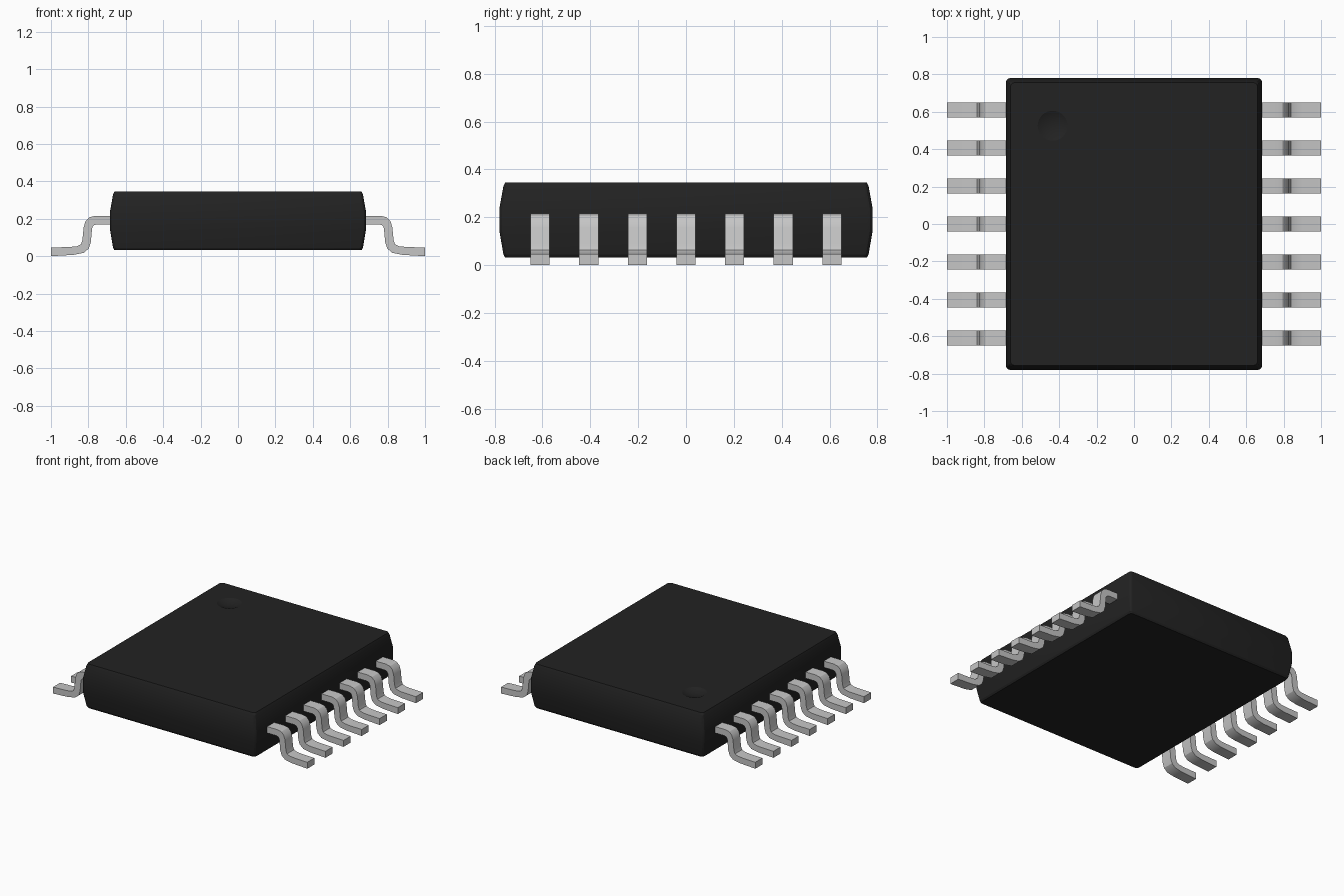
import bpy, bmesh, math

default = bpy.data.objects.get("Cube")
if default:
    bpy.data.objects.remove(default, do_unlink=True)


def material(name, value, metallic=0.0, rough=0.6):
    m = bpy.data.materials.new(name)
    m.use_nodes = True
    col = (value, value, value, 1)
    m.diffuse_color = col
    b = m.node_tree.nodes["Principled BSDF"]
    b.inputs["Base Color"].default_value = col
    b.inputs["Metallic"].default_value = metallic
    b.inputs["Roughness"].default_value = rough
    return m


black = material("black plastic", 0.016)
silver = material("silver metal", 0.56)


def finish(bm, name, mat):
    bmesh.ops.recalc_face_normals(bm, faces=bm.faces)
    me = bpy.data.meshes.new(name)
    bm.to_mesh(me)
    bm.free()
    ob = bpy.data.objects.new(name, me)
    bpy.context.collection.objects.link(ob)
    me.materials.append(mat)
    return ob


def smooth(ob, degrees):
    bpy.ops.object.select_all(action='DESELECT')
    ob.select_set(True)
    bpy.context.view_layer.objects.active = ob
    bpy.ops.object.shade_smooth_by_angle(angle=math.radians(degrees))


def rounded_ring(hx, hy, r, steps=3):
    """Rectangle outline with rounded corners, counter-clockwise."""
    pts = []
    for q, (sx, sy) in enumerate([(1, 1), (-1, 1), (-1, -1), (1, -1)]):
        for i in range(steps + 1):
            a = math.pi / 2 * (q + i / steps)
            pts.append((sx * (hx - r) + r * math.cos(a),
                        sy * (hy - r) + r * math.sin(a)))
    return pts


# Body: stacked rounded rectangles, widest around the middle
HX, HY, TOP = 0.685, 0.78, 0.345
layers = [(0.024, 0.032), (0.017, 0.045), (0.0, 0.145),
          (0.0, 0.235), (0.017, 0.33), (0.024, TOP)]   # (inset, z)
bm = bmesh.new()
rings = [[bm.verts.new((x, y, z)) for x, y in rounded_ring(HX - d, HY - d, 0.022)]
         for d, z in layers]
for a, b in zip(rings, rings[1:]):
    n = len(a)
    for i in range(n):
        j = (i + 1) % n
        bm.faces.new((a[i], a[j], b[j], b[i]))
bm.faces.new(rings[0][::-1])
bm.faces.new(rings[-1])
body = finish(bm, "chip_body", black)

# Shallow round marker dimple cut into the top
radius, depth = 0.08, 0.018
R = (radius ** 2 + depth ** 2) / (2 * depth)
bm = bmesh.new()
bmesh.ops.create_uvsphere(bm, u_segments=40, v_segments=60, radius=R)
bmesh.ops.translate(bm, verts=bm.verts, vec=(-0.435, 0.525, TOP + R - depth))
cutter = finish(bm, "dimple_cutter", black)
cutter.hide_render = True
mod = body.modifiers.new("marker_dimple", 'BOOLEAN')
mod.operation = 'DIFFERENCE'
mod.solver = 'EXACT'
mod.object = cutter
bpy.context.view_layer.objects.active = body
bpy.ops.object.modifier_apply(modifier=mod.name)
bpy.data.objects.remove(cutter, do_unlink=True)
smooth(body, 15)

# Gull-wing pin: matching upper and lower outlines, extruded along y
upper = [(0.66, 0.215), (0.765, 0.215), (0.795, 0.208), (0.815, 0.188),
         (0.825, 0.155), (0.832, 0.085), (0.84, 0.063), (0.862, 0.053),
         (0.90, 0.049), (1.0, 0.046)]
lower = [(0.66, 0.17), (0.755, 0.17), (0.769, 0.166), (0.778, 0.156),
         (0.781, 0.14), (0.787, 0.075), (0.798, 0.041), (0.825, 0.018),
         (0.88, 0.007), (1.0, 0.0)]
HALF_WIDTH, PITCH = 0.04, 0.2033


def pin(name, side, yc):
    bm = bmesh.new()
    rows = [[bm.verts.new((side * x, yc + dy, z)) for x, z in line]
            for line, dy in ((upper, -HALF_WIDTH), (upper, HALF_WIDTH),
                             (lower, HALF_WIDTH), (lower, -HALF_WIDTH))]
    for k in range(4):
        a, b = rows[k], rows[(k + 1) % 4]
        for i in range(len(a) - 1):
            bm.faces.new((a[i], a[i + 1], b[i + 1], b[i]))
    bm.faces.new([r[0] for r in rows])
    bm.faces.new([r[-1] for r in rows][::-1])
    smooth(finish(bm, name, silver), 30)


for side, label in ((1, "left"), (-1, "right")):
    for i in range(7):
        pin(f"{label}_pin_{i + 1}", side, (i - 3) * PITCH)
